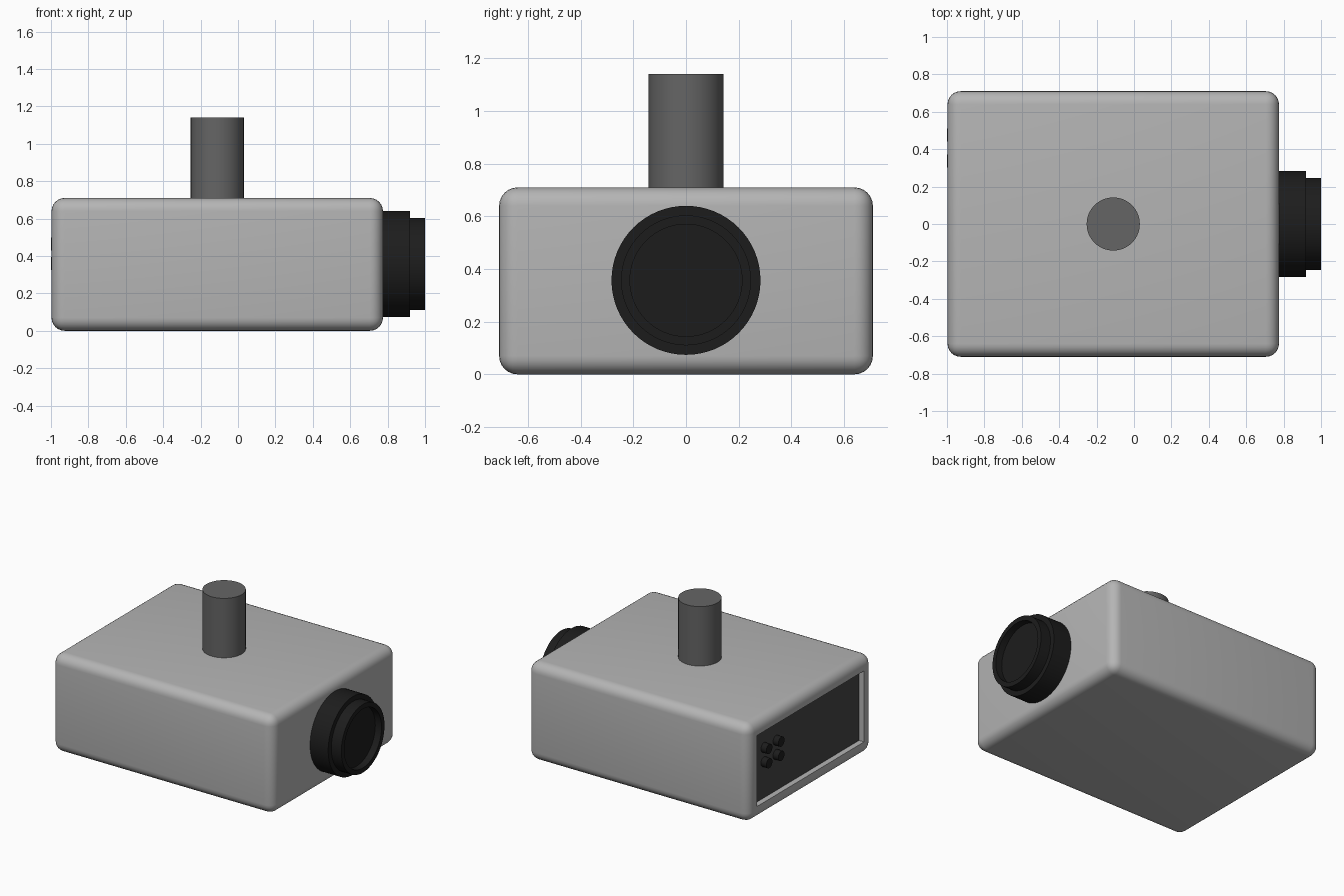
import bpy, bmesh, math
from mathutils import Matrix, Vector

if "Cube" in bpy.data.objects:
    bpy.data.objects.remove(bpy.data.objects["Cube"])


def material(name, v):
    m = bpy.data.materials.new(name)
    m.diffuse_color = (v, v, v, 1)
    m.use_nodes = True
    m.node_tree.nodes["Principled BSDF"].inputs["Base Color"].default_value = m.diffuse_color
    return m


body_grey = material("body_grey", 0.46)
post_grey = material("post_grey", 0.13)
panel_grey = material("panel_grey", 0.06)
black = material("black", 0.012)


def finish(name, bm, *mats):
    bmesh.ops.recalc_face_normals(bm, faces=bm.faces)
    me = bpy.data.meshes.new(name)
    bm.to_mesh(me)
    bm.free()
    ob = bpy.data.objects.new(name, me)
    bpy.context.collection.objects.link(ob)
    for m in mats:
        me.materials.append(m)
    bpy.ops.object.select_all(action='DESELECT')
    ob.select_set(True)
    bpy.context.view_layer.objects.active = ob
    bpy.ops.object.shade_smooth_by_angle(angle=math.radians(35))
    return ob


def turned(name, profile, loc, axis, mat, segments=64):
    """Revolve (radius, height) points around an axis; end rings are capped."""
    bm = bmesh.new()
    rot = Vector((0, 0, 1)).rotation_difference(Vector(axis)).to_matrix().to_4x4()
    rings = []
    for r, h in profile:
        rings.append([bm.verts.new((r * math.cos(a), r * math.sin(a), h))
                      for a in (2 * math.pi * i / segments for i in range(segments))])
    for lo, hi in zip(rings, rings[1:]):
        for i in range(segments):
            j = (i + 1) % segments
            bm.faces.new((lo[i], lo[j], hi[j], hi[i]))
    bm.faces.new(rings[0][::-1])
    bm.faces.new(rings[-1])
    bm.transform(Matrix.Translation(loc) @ rot)
    return finish(name, bm, mat)


# Rounded case with a recessed rear control panel
bm = bmesh.new()
bmesh.ops.create_cube(bm, size=1, matrix=Matrix.Translation((-0.111, 0, 0.355))
                      @ Matrix.Diagonal((1.772, 1.42, 0.71, 1)))
bmesh.ops.bevel(bm, geom=bm.edges[:], offset=0.07, segments=6, profile=0.5,
                affect='EDGES')
rear = min(bm.faces, key=lambda f: f.calc_center_median().x)
bmesh.ops.inset_region(bm, faces=[rear], thickness=0.04)
ext = bmesh.ops.extrude_discrete_faces(bm, faces=[rear])["faces"][0]
bmesh.ops.translate(bm, verts=ext.verts[:], vec=(0.04, 0, 0))
ext.material_index = 1
finish("projector_case", bm, body_grey, panel_grey)

# Ceiling mounting post
turned("mounting_post", [(0.142, 0), (0.142, 0.46)], (-0.111, 0, 0.68), (0, 0, 1), post_grey)

# Stepped lens barrel with a recessed front
turned("lens_barrel", [(0.283, 0), (0.283, 0.165), (0.247, 0.165), (0.247, 0.245),
                       (0.213, 0.245), (0.213, 0.195)], (0.755, 0, 0.357), (1, 0, 0), black)

# Four rear buttons
for i, y in enumerate((0.475, 0.337)):
    for j, z in enumerate((0.36, 0.463)):
        turned(f"button_{i}{j}", [(0.035, 0), (0.035, 0.05)], (-0.95, y, z), (-1, 0, 0),
               black, 32)
